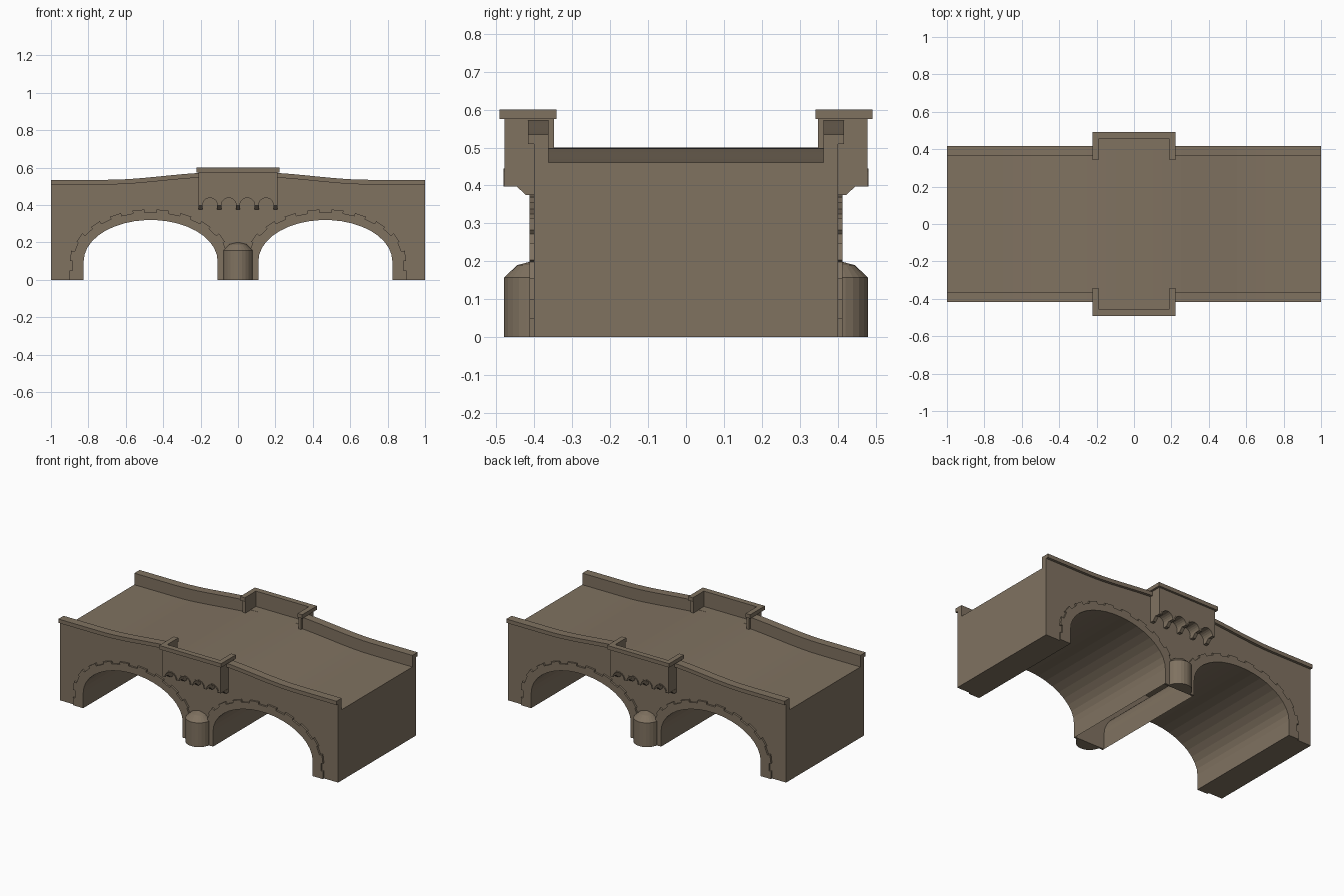
import bpy, bmesh, math

if "Cube" in bpy.data.objects:
    bpy.data.objects.remove(bpy.data.objects["Cube"])

stone = bpy.data.materials.new("brown stone")
stone.diffuse_color = (0.215, 0.168, 0.118, 1)
stone.use_nodes = True
stone.node_tree.nodes["Principled BSDF"].inputs["Base Color"].default_value = stone.diffuse_color

XZ = lambda u, v, d: (u, d, v)   # profile in front view, extruded along y
YZ = lambda u, v, d: (d, u, v)   # profile in side view, extruded along x
XY = lambda u, v, d: (u, v, d)   # profile in plan, extruded along z


def prism(bm, pts, plane, a, b):
    lo = [bm.verts.new(plane(u, v, a)) for u, v in pts]
    hi = [bm.verts.new(plane(u, v, b)) for u, v in pts]
    bm.faces.new(lo)
    bm.faces.new(hi[::-1])
    n = len(pts)
    for i in range(n):
        j = (i + 1) % n
        bm.faces.new((lo[i], hi[i], hi[j], lo[j]))


def finish(bm, name):
    bmesh.ops.recalc_face_normals(bm, faces=bm.faces[:])
    me = bpy.data.meshes.new(name)
    bm.to_mesh(me)
    bm.free()
    me.materials.append(stone)
    ob = bpy.data.objects.new(name, me)
    bpy.context.collection.objects.link(ob)
    return ob


def deck(x):
    t = min(1, max(0, (0.70 - abs(x)) / 0.60))
    return 0.46 + 0.04 * t * t * (3 - 2 * t)


# Arch outline: straight legs and a half ellipse, with outward normals
CX, A, SPRING, B, SEG = 0.467, 0.358, 0.10, 0.22, 19
arch = [(-A, 0, -1, 0), (-A, 0.05, -1, 0)]
for i in range(SEG + 1):
    t = math.pi * (1 - i / SEG)
    nx, nz = math.cos(t) / A, math.sin(t) / B
    l = math.hypot(nx, nz)
    arch.append((A * math.cos(t), SPRING + B * math.sin(t), nx / l, nz / l))
arch += [(A, 0.05, 1, 0), (A, 0, 1, 0)]

# Bridge body with two arched openings, pier base left open
bm = bmesh.new()
xs = [1 - 2 * i / 40 for i in range(41)]
pts = [(-1, 0)]
for c in (-CX, CX):
    pts += [(c + p[0], p[1]) for p in arch]
pts += [(1, 0)] + [(x, deck(x)) for x in xs]
prism(bm, pts, XZ, -0.40, 0.40)
under = [f for f in bm.faces if all(v.co.z < 1e-4 and abs(v.co.x) < 0.2 for v in f.verts)]
bmesh.ops.delete(bm, geom=under, context='FACES_ONLY')
finish(bm, "bridge_body")


def strip(bm, x0, x1, dz0, dz1, y0, y1):
    row = [x0 + (x1 - x0) * i / 16 for i in range(17)]
    prism(bm, [(x, deck(x) + dz0) for x in row] +
          [(x, deck(x) + dz1) for x in row[::-1]], XZ, y0, y1)


for s, side in ((-1, "front"), (1, "back")):
    # Parapet walls and their coping
    bm = bmesh.new()
    for d in (-1, 1):
        strip(bm, d, d * 0.20, 0, 0.05, s * 0.363, s * 0.40)
    finish(bm, side + "_parapet")
    bm = bmesh.new()
    for d in (-1, 1):
        strip(bm, d, d * 0.20, 0.05, 0.075, s * 0.363, s * 0.417)
    finish(bm, side + "_coping")

    # Arch stones of alternating length
    bm = bmesh.new()
    for c in (-CX, CX):
        for i in range(len(arch) - 1):
            p, q = arch[i], arch[i + 1]
            w = (0.057 if i % 2 == 0 else 0.042) + 0.018 * abs(p[2] + q[2]) ** 3 / 8
            prism(bm, [(c + p[0], p[1]), (c + q[0], q[1]),
                       (c + q[0] + w * q[2], q[1] + w * q[3]),
                       (c + p[0] + w * p[2], p[1] + w * p[3])], XZ, s * 0.40, s * 0.412)
    finish(bm, side + "_arch_stones")

    # Half round cutwater with sloped cap
    bm = bmesh.new()
    rings = []
    for r, z in ((0.08, 0), (0.08, 0.157), (0.045, 0.19), (0.008, 0.20)):
        rings.append([bm.verts.new((r * math.cos(math.pi * k / 12),
                                    s * (0.40 + r * math.sin(math.pi * k / 12)), z))
                      for k in range(13)])
    for lo, hi in zip(rings, rings[1:]):
        for k in range(12):
            bm.faces.new((lo[k], lo[k + 1], hi[k + 1], hi[k]))
    bm.faces.new(rings[0])
    bm.faces.new(rings[-1])
    finish(bm, side + "_cutwater")

    # Refuge base with scalloped lower edge
    R = 0.04
    scallop = []
    for c in (-0.15, -0.05, 0.05, 0.15):
        scallop += [(c - R * math.cos(math.pi * k / 10), 0.398 + R * math.sin(math.pi * k / 10))
                    for k in range(11)]
    bm = bmesh.new()
    prism(bm, [(-0.21, 0.398)] + scallop + [(0.21, 0.398), (0.21, 0.50), (-0.21, 0.50)],
          XZ, s * 0.40, s * 0.478)
    finish(bm, side + "_refuge_base")

    # Thin raised trim around the scallops
    bm = bmesh.new()
    for c in (-0.15, -0.05, 0.05, 0.15):
        arc = [(math.cos(math.pi * k / 10), math.sin(math.pi * k / 10)) for k in range(11)]
        prism(bm, [(c + R * u, 0.398 + R * v) for u, v in arc] +
              [(c + 0.047 * u, 0.398 + 0.047 * v) for u, v in arc[::-1]],
              XZ, s * 0.476, s * 0.481)
    finish(bm, side + "_scallop_trim")

    # Corbels carrying the refuge
    bm = bmesh.new()
    for i in range(5):
        x = -0.2 + 0.1 * i
        prism(bm, [(s * 0.40, 0.40), (s * 0.40, 0.375), (s * 0.422, 0.375),
                   (s * 0.447, 0.398), (s * 0.447, 0.40)], YZ, x - 0.011, x + 0.011)
    finish(bm, side + "_corbels")

    # Refuge walls and coping, U-shaped in plan
    for name, xo, yo, ye, z0, z1 in (("_refuge_wall", 0.21, 0.478, 0.348, 0.498, 0.575),
                                     ("_refuge_coping", 0.223, 0.492, 0.341, 0.575, 0.60)):
        bm = bmesh.new()
        prism(bm, [(-xo, s * ye), (-xo, s * yo), (xo, s * yo), (xo, s * ye),
                   (0.19, s * ye), (0.19, s * 0.455), (-0.19, s * 0.455), (-0.19, s * ye)],
              XY, z0, z1)
        finish(bm, side + name)
